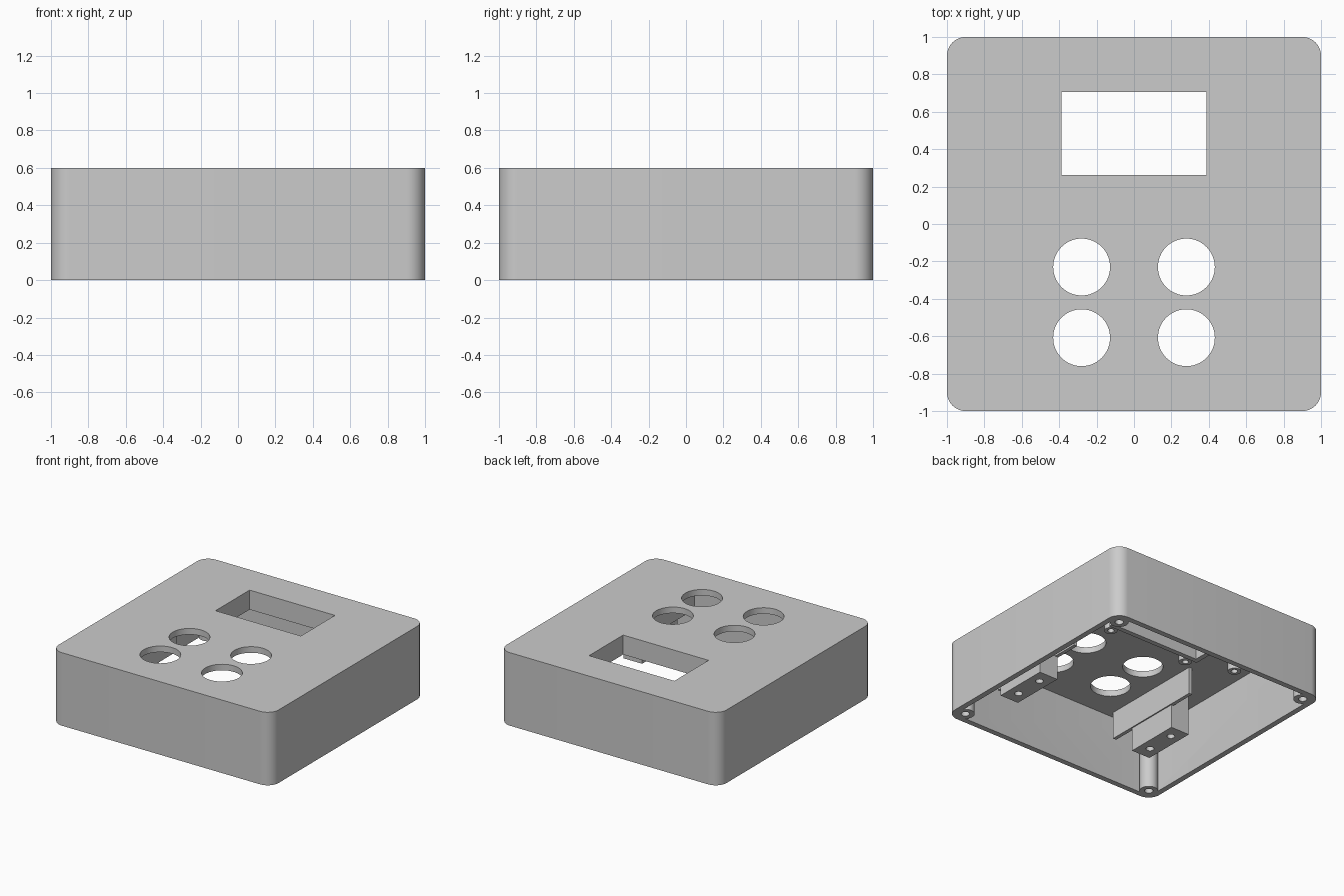
import bpy, bmesh, math

cube = bpy.data.objects.get("Cube")
if cube:
    bpy.data.objects.remove(cube, do_unlink=True)

grey = bpy.data.materials.new("matte_grey")
grey.use_nodes = True
grey.diffuse_color = (0.6, 0.6, 0.6, 1)
grey.node_tree.nodes["Principled BSDF"].inputs["Base Color"].default_value = (0.6, 0.6, 0.6, 1)

HEIGHT, WALL, CORNER = 0.6, 0.045, 0.1
CEILING = HEIGHT - 0.05


def circle(x, y, r, n=48):
    return [(x + r * math.cos(math.tau * i / n), y + r * math.sin(math.tau * i / n)) for i in range(n)]


def rect(x0, x1, y0, y1):
    return [(x0, y0), (x1, y0), (x1, y1), (x0, y1)]


def rounded_square(half, r, n=10):
    pts = []
    for k, (sx, sy) in enumerate([(1, 1), (-1, 1), (-1, -1), (1, -1)]):
        for i in range(n + 1):
            a = math.pi / 2 * (k + i / n)
            pts.append((sx * (half - r) + r * math.cos(a), sy * (half - r) + r * math.sin(a)))
    return pts


def prism(name, loops, z0, z1):
    """Extrude an outline (first loop) with holes (other loops) from z0 to z1."""
    curve = bpy.data.curves.new(name, 'CURVE')
    curve.dimensions = '2D'
    curve.fill_mode = 'BOTH'
    curve.extrude = (z1 - z0) / 2
    for loop in loops:
        spline = curve.splines.new('POLY')
        spline.points.add(len(loop) - 1)
        for p, (x, y) in zip(spline.points, loop):
            p.co = (x, y, 0, 1)
        spline.use_cyclic_u = True
    ob = bpy.data.objects.new(name, curve)
    bpy.context.collection.objects.link(ob)
    bpy.ops.object.select_all(action='DESELECT')
    bpy.context.view_layer.objects.active = ob
    ob.select_set(True)
    bpy.ops.object.convert(target='MESH')
    ob = bpy.context.view_layer.objects.active
    bm = bmesh.new()
    bm.from_mesh(ob.data)
    bmesh.ops.remove_doubles(bm, verts=bm.verts, dist=1e-5)
    bmesh.ops.translate(bm, verts=bm.verts, vec=(0, 0, (z0 + z1) / 2))
    bmesh.ops.recalc_face_normals(bm, faces=bm.faces)
    bm.to_mesh(ob.data)
    bm.free()
    ob.data.materials.clear()
    ob.data.materials.append(grey)
    smooth(ob)
    return ob


def smooth(ob):
    bpy.ops.object.select_all(action='DESELECT')
    bpy.context.view_layer.objects.active = ob
    ob.select_set(True)
    bpy.ops.object.shade_smooth_by_angle(angle=math.radians(30))


def cut(ob, cutter):
    cutter.hide_render = True
    mod = ob.modifiers.new("cut", 'BOOLEAN')
    mod.operation = 'DIFFERENCE'
    mod.solver = 'EXACT'
    mod.object = cutter
    bpy.context.view_layer.objects.active = ob
    bpy.ops.object.modifier_apply(modifier=mod.name)
    bpy.data.objects.remove(cutter, do_unlink=True)


# Hollow housing, open underneath, with display window and button holes
window = rect(-0.388, 0.388, 0.262, 0.705)
shell = prism("housing", [rounded_square(1, CORNER)], 0, HEIGHT)
cut(shell, prism("cavity", [rounded_square(1 - WALL, CORNER - WALL)], -0.1, CEILING))
cut(shell, prism("window_cutter", [window], 0.5, 0.7))
for x in (-0.28, 0.28):
    for y in (-0.23, -0.608):
        cut(shell, prism("button_cutter", [circle(x, y, 0.152, 64)], 0.5, 0.7))
smooth(shell)

# Frame hanging below the display window
prism("display_frame", [rect(-0.428, 0.428, 0.222, 0.745), window], 0.44, CEILING + 0.01)

for s, side in ((1, "left"), (-1, "right")):
    # Corner screw posts
    for y, end in ((-0.9, "front"), (0.9, "back")):
        prism(f"{end}_{side}_screw_post",
              [circle(s * 0.9, y, 0.07), circle(s * 0.9, y, 0.032, 24)], 0, CEILING + 0.01)
    # Display standoffs
    for y, end in ((0.165, "front"), (0.805, "back")):
        prism(f"{end}_{side}_standoff",
              [circle(s * 0.365, y, 0.05), circle(s * 0.365, y, 0.025, 24)], 0.45, CEILING + 0.01)
    prism(f"{side}_side_standoff",
          [circle(s * 0.75, 0.28, 0.05), circle(s * 0.75, 0.28, 0.025, 24)], 0.46, CEILING + 0.01)
    # Rib beside the buttons and the mounting block behind it
    xs = sorted((s * 0.55, s * 0.58))
    prism(f"{side}_button_rib", [rect(*xs, -0.9, -0.01)], 0.325, CEILING + 0.01)
    xs = sorted((s * 0.56, s * 0.73))
    prism(f"{side}_mounting_block",
          [rect(*xs, -0.69, -0.23)] + [circle(s * 0.645, y, 0.03, 24) for y in (-0.582, -0.338)],
          0.13, CEILING + 0.01)
